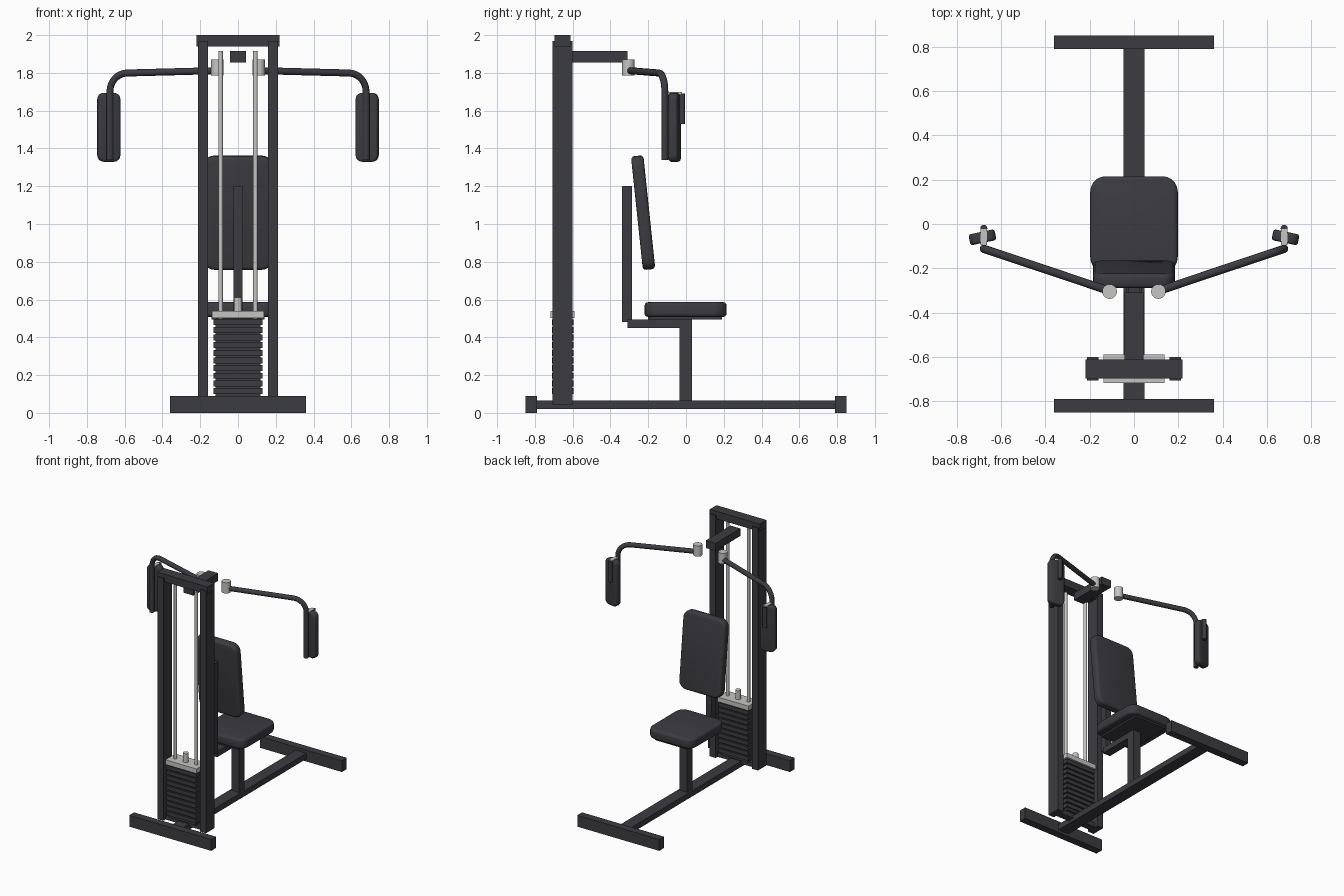
import bpy, bmesh, math
from mathutils import Vector, Matrix

if "Cube" in bpy.data.objects:
    bpy.data.objects.remove(bpy.data.objects["Cube"])


def material(name, rgb):
    m = bpy.data.materials.new(name)
    m.diffuse_color = (*rgb, 1)
    m.use_nodes = True
    m.node_tree.nodes["Principled BSDF"].inputs["Base Color"].default_value = m.diffuse_color
    return m


DARK = material("charcoal", (0.046, 0.045, 0.053))
STEEL = material("light_steel", (0.56, 0.56, 0.55))


def finish(name, mesh, mat, smooth=True):
    mesh.materials.clear()
    mesh.materials.append(mat)
    if smooth:
        mesh.shade_smooth()
        mesh.set_sharp_from_angle(angle=math.radians(35))
    ob = bpy.data.objects.new(name, mesh)
    bpy.context.collection.objects.link(ob)
    return ob


def box(name, x, y, z, mat=DARK):
    """Box from (min, max) ranges."""
    bm = bmesh.new()
    bmesh.ops.create_cube(bm, size=1)
    for v in bm.verts:
        v.co = [r[0] if c < 0 else r[1] for c, r in zip(v.co, (x, y, z))]
    me = bpy.data.meshes.new(name)
    bm.to_mesh(me)
    bm.free()
    return finish(name, me, mat, False)


def cushion(name, size, axis, corner, edge, centre, rot=Matrix()):
    """Slab with rounded corners around its thickness axis and soft rims."""
    bm = bmesh.new()
    bmesh.ops.create_cube(bm, size=1)
    bmesh.ops.scale(bm, vec=size, verts=bm.verts)
    sides = [e for e in bm.edges
             if abs((e.verts[0].co - e.verts[1].co).normalized()[axis]) > 0.9]
    bmesh.ops.bevel(bm, geom=sides, offset=corner, segments=5,
                    profile=0.5, affect='EDGES')
    bm.normal_update()
    rims = [e for e in bm.edges if e.calc_face_angle(0) > 1.0]
    bmesh.ops.bevel(bm, geom=rims, offset=edge, segments=3,
                    profile=0.5, affect='EDGES')
    bmesh.ops.transform(bm, matrix=Matrix.Translation(centre) @ rot, verts=bm.verts)
    me = bpy.data.meshes.new(name)
    bm.to_mesh(me)
    bm.free()
    return finish(name, me, DARK)


def cylinder(name, x, y, z, r, mat, n=20):
    bm = bmesh.new()
    bmesh.ops.create_cone(bm, cap_ends=True, segments=n, radius1=r, radius2=r,
                          depth=z[1] - z[0],
                          matrix=Matrix.Translation((x, y, sum(z) / 2)))
    me = bpy.data.meshes.new(name)
    bm.to_mesh(me)
    bm.free()
    return finish(name, me, mat)


def tube(name, pts, r, mat):
    cu = bpy.data.curves.new(name, 'CURVE')
    cu.dimensions = '3D'
    cu.bevel_depth = r
    cu.bevel_resolution = 4
    cu.use_fill_caps = True
    sp = cu.splines.new('POLY')
    sp.points.add(len(pts) - 1)
    for p, co in zip(sp.points, pts):
        p.co = (*co, 1)
    tmp = bpy.data.objects.new(name + "_path", cu)
    me = bpy.data.meshes.new_from_object(tmp)
    bpy.data.objects.remove(tmp)
    return finish(name, me, mat)


# Floor frame
box("rear_foot", (-.36, .36), (-.85, -.79), (0, .09))
box("front_foot", (-.36, .36), (.79, .85), (0, .09))
box("floor_spine", (-.047, .047), (-.80, .80), (.02, .065))

# Tower
for s, side in ((-1, "left"), (1, "right")):
    box(side + "_upright", sorted((s * .16, s * .212)), (-.706, -.60), (.045, 1.97))
box("tower_cross_beam", (-.22, .22), (-.697, -.612), (1.94, 2.0))
box("tower_base_tie", (-.165, .165), (-.68, -.625), (.045, .08))
box("overhead_arm", (-.043, .043), (-.62, -.31), (1.855, 1.915))

# Weight stack
box("stack_core", (-.118, .118), (-.70, -.605), (.08, .50))
for i in range(10):
    z = .10 + i * .0405
    box(f"weight_plate_{i + 1}", (-.13, .13), (-.71, -.595), (z, z + .031))
box("stack_top_plate", (-.137, .137), (-.717, -.59), (.503, .54), STEEL)
cylinder("selector_stem", 0, -.655, (.53, .61), .021, STEEL)
for s, side in ((-1, "left"), (1, "right")):
    cylinder(side + "_guide_rod", s * .092, -.655, (.08, 1.915), .012, STEEL, 14)

# Seat and backrest
box("seat_post", (-.033, .033), (-.035, .032), (.06, .49))
box("seat_bar", (-.033, .033), (-.31, .032), (.45, .495))
box("seat_board", (-.14, .14), (-.20, .19), (.495, .515))
cushion("seat", (.395, .435, .078), 2, .07, .018, (0, -.002, .547))
box("back_post", (-.025, .025), (-.34, -.285), (.48, 1.20))
cushion("backrest", (.37, .066, .605), 1, .06, .018, (0, -.227, 1.06),
        Matrix.Rotation(math.radians(6), 4, 'X'))

# Swinging arms
for s, side in ((-1, "left"), (1, "right")):
    cylinder(side + "_pivot", s * .11, -.305, (1.785, 1.87), .033, STEEL)
    start = Vector((s * .11, -.302, 1.812))
    corner = Vector((s * .678, -.112, 1.797))
    out, up, R = (corner - start).normalized(), Vector((0, 0, 1)), .095
    hub = corner - R * out - R * up
    bend = [hub + R * (math.sin(t) * out + math.cos(t) * up)
            for t in (math.pi / 2 * i / 8 for i in range(9))]
    tube(side + "_arm_tube", [start, *bend, Vector((corner.x, corner.y, 1.34))],
         .0185, DARK)
    cushion(side + "_arm_pad", (.12, .05, .365), 1, .035, .012,
            (s * .684, -.06, 1.512), Matrix.Rotation(-s * math.radians(12), 4, 'Z'))
    box(side + "_grip_bracket", sorted((s * .664, s * .692)), (-.095, -.022),
        (1.685, 1.698), STEEL)
    cylinder(side + "_grip", s * .678, -.02, (1.53, 1.692), .016, DARK, 16)
